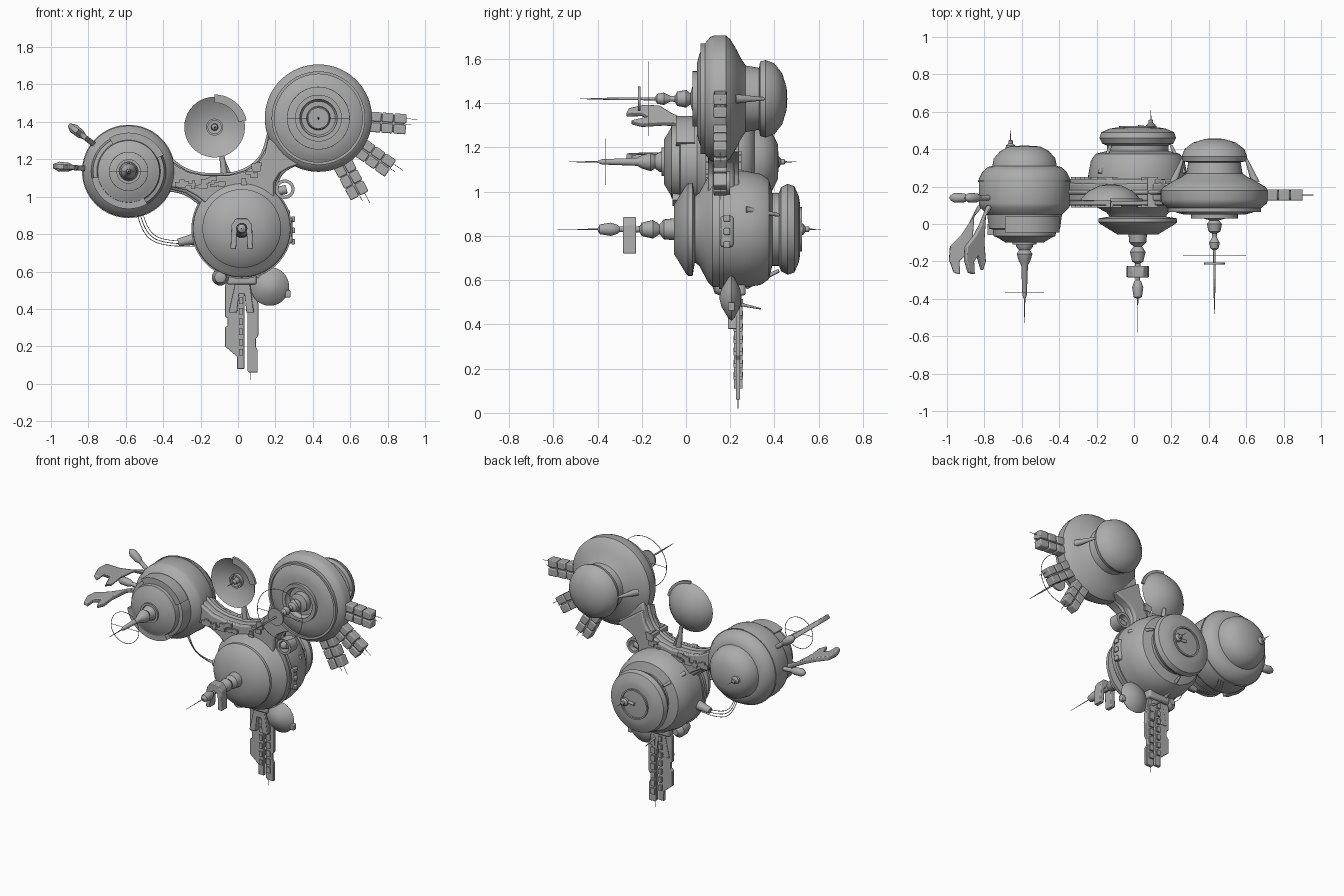
import bpy, bmesh, math, random
from mathutils import Vector, Matrix

if "Cube" in bpy.data.objects:
    bpy.data.objects.remove(bpy.data.objects["Cube"], do_unlink=True)
random.seed(4)

hull_grey = bpy.data.materials.new("hull_grey")
hull_grey.use_nodes = True
GREY = (0.41, 0.41, 0.41, 1)
hull_grey.diffuse_color = GREY
hull_grey.node_tree.nodes["Principled BSDF"].inputs["Base Color"].default_value = GREY

BACK = Vector((0, 1, 0))


def finish(bm, name, angle=32):
    bmesh.ops.remove_doubles(bm, verts=bm.verts, dist=1e-5)
    bmesh.ops.recalc_face_normals(bm, faces=bm.faces)
    me = bpy.data.meshes.new(name)
    bm.to_mesh(me)
    bm.free()
    me.materials.append(hull_grey)
    me.shade_smooth()
    me.set_sharp_from_angle(angle=math.radians(angle))
    ob = bpy.data.objects.new(name, me)
    bpy.context.collection.objects.link(ob)
    return ob


def lathe(name, profile, loc, axis=BACK, start=0, sweep=360, steps=64, closed=False):
    """Spin (distance along axis, radius) points around an axis through loc."""
    axis = Vector(axis).normalized()
    u = Vector((1, 0, 0)) if abs(axis.x) < 0.9 else Vector((0, 1, 0))
    u = (u - axis * u.dot(axis)).normalized()
    v = u.cross(axis)
    loc = Vector(loc)
    bm = bmesh.new()
    full = sweep == 360
    rows = []
    for i in range(steps if full else steps + 1):
        t = math.radians(start + sweep * i / steps)
        d = u * math.cos(t) + v * math.sin(t)
        rows.append([bm.verts.new(loc + axis * a + d * r) for a, r in profile])
    n = len(profile)
    for i in range(steps):
        p, q = rows[i], rows[(i + 1) % len(rows)]
        for j in range(n if closed else n - 1):
            k = (j + 1) % n
            bm.faces.new((p[j], p[k], q[k], q[j]))
    if not full:
        bm.faces.new(rows[0])
        bm.faces.new(rows[-1])
    bmesh.ops.dissolve_degenerate(bm, dist=1e-5, edges=bm.edges)
    return finish(bm, name)


def rod(name, p, q, r, r2=None, steps=12):
    p, q = Vector(p), Vector(q)
    length = (q - p).length
    r2 = r if r2 is None else r2
    return lathe(name, [(0, 0), (0, r), (length, r2), (length, 0)], p, q - p, steps=steps)


def band(name, loc, y0, y1, r0, r1, start=0, sweep=360, axis=BACK, steps=64):
    """Rectangular ring, or part of one."""
    return lathe(name, [(y0, r0), (y0, r1), (y1, r1), (y1, r0)], loc, axis, start, sweep, steps, True)


def slab(name, outline, y0, y1, bevel=0.0, matrix=None):
    """Front outline in x and z, extruded along y."""
    bm = bmesh.new()
    face = bm.faces.new([bm.verts.new((x, y0, z)) for x, z in outline])
    new = bmesh.ops.extrude_face_region(bm, geom=[face])["geom"]
    bmesh.ops.translate(bm, verts=[g for g in new if isinstance(g, bmesh.types.BMVert)], vec=(0, y1 - y0, 0))
    if matrix:
        bm.transform(matrix)
    ob = finish(bm, name)
    if bevel:
        mod = ob.modifiers.new("bevel", "BEVEL")
        mod.width, mod.segments = bevel, 2
    return ob


def box(name, x0, x1, y0, y1, z0, z1, bevel=0.0, matrix=None):
    return slab(name, [(x0, z0), (x1, z0), (x1, z1), (x0, z1)], y0, y1, bevel, matrix)


def cable(name, pts, r):
    cu = bpy.data.curves.new(name, "CURVE")
    cu.dimensions, cu.bevel_depth, cu.bevel_resolution = "3D", r, 1
    sp = cu.splines.new("NURBS")
    sp.points.add(len(pts) - 1)
    for pt, co in zip(sp.points, pts):
        pt.co = (*co, 1)
    sp.use_endpoint_u, sp.order_u = True, 3
    cu.materials.append(hull_grey)
    ob = bpy.data.objects.new(name, cu)
    bpy.context.collection.objects.link(ob)


def radial(loc, degrees):
    """Frame at a hub with local x pointing outward in the front plane."""
    return Matrix.Translation(loc) @ Matrix.Rotation(-math.radians(degrees), 4, "Y")


# Three hubs, each turned around a front-to-back axis
CENTRE = Vector((0.02, 0, 0.83))
RIGHT = Vector((-0.585, 0, 1.135))
LEFT = Vector((0.43, 0, 1.42))

lathe("centre_hub", [(-.055, 0), (-.055, .11), (0, .2), (.01, .21), (.03, .21), (.04, .15), (.06, .165),
                     (.1, .24), (.12, .26), (.26, .265), (.34, .25), (.375, .225), (.39, .165), (.42, .165),
                     (.43, .19), (.46, .205), (.49, .195), (.51, .15), (.515, .12), (.515, 0)], CENTRE)
lathe("right_hub", [(-.1, 0), (-.1, .1), (-.07, .15), (-.065, .165), (-.03, .17), (-.025, .19), (.05, .2),
                    (.06, .21), (.09, .24), (.11, .245), (.24, .245), (.28, .225), (.305, .195), (.31, .172),
                    (.35, .165), (.39, .13), (.415, .08), (.42, 0)], RIGHT)
lathe("left_hub", [(.065, 0), (.065, .09), (.05, .1), (.05, .16), (.06, .2), (.085, .25), (.11, .28),
                   (.13, .287), (.18, .287), (.2, .27), (.23, .22), (.25, .18), (.27, .15), (.33, .14),
                   (.335, .168), (.36, .175), (.4, .16), (.435, .115), (.455, .05), (.458, 0)], LEFT)

# Raised collars and part collars on the hubs
band("centre_belt", CENTRE, .15, .17, .25, .269)
band("centre_rear_collar", CENTRE, .51, .525, .09, .1)
band("right_belt", RIGHT, .225, .235, .23, .249)
band("right_front_shield", RIGHT, -.045, .04, .15, .207, 25, 95)
band("right_lower_shield", RIGHT, -.06, 0, .15, .2, 190, 110)
band("right_front_collar", RIGHT, -.11, -.09, .05, .065)
band("left_inner_collar", LEFT, .03, .07, .1, .125)
band("left_outer_collar", LEFT, .065, .1, .235, .25)

# Hub-joining yoke with curved sides
yoke = [(-.42, 1.25), (-.34, 1.18), (-.27, 1.135), (-.18, 1.115), (-.05, 1.115), (.04, 1.14), (.11, 1.19),
        (.15, 1.26), (.17, 1.36), (.36, 1.2), (.28, 1.165), (.23, 1.13), (.2, 1.07), (.2, .95),
        (-.17, .93), (-.22, .98), (-.28, 1.02), (-.36, 1.04), (-.45, 1.04)]
slab("yoke", yoke, .12, .22, .012)
inner = [(x * .97 - .002, 1.1 + (z - 1.1) * .82) for x, z in yoke]
slab("yoke_core", inner, .1, .24, .008)
cable("yoke_upper_rail", [(x, .17, z) for x, z in yoke[:9]], .012)
cable("yoke_left_rail", [(x, .17, z) for x, z in yoke[9:14]], .012)
cable("yoke_right_rail", [(x, .17, z) for x, z in yoke[14:]], .012)
for i in range(26):
    x = random.uniform(-.32, .14)
    z = 1.075 + max(0, x - .02) * .9 + random.uniform(-.025, .025)
    w, h = random.uniform(.008, .025), random.uniform(.006, .016)
    box("yoke_fitting", x - w, x + w, .088, .25, z - h, z + h)

# Docking arms fanned around the left hub
for angle in (-4, -35, -62):
    m = radial(LEFT, angle)
    box("dock_arm_core", .2, .46, .135, .175, -.045, .045, .004, m)
    for x0, x1 in ((.26, .335), (.34, .4), (.405, .47)):
        for z in (-.054, .004):
            box("dock_arm_pod", x0, x1, .125, .185, z, z + .05, .006, m)
    for z in (-.04, 0, .03):
        rod("dock_whisker", m @ Vector((.46, .155, z)), m @ Vector((.5 + z, .155, z)), .0015, steps=6)

# Winged pods on the right hub
wing = [(.28, .1), (.27, -.04), (.22, -.1), (.25, -.1), (.3, 0), (.34, .06), (.4, .12), (.405, .19),
        (.38, .26), (.345, .27), (.35, .2), (.32, .17), (.29, .25), (.27, .2)]
for angle in (176, 142):
    m = radial(RIGHT, angle)
    flat = m @ Matrix.Rotation(math.radians(-90), 4, "X") @ Matrix.Scale(-1, 4, (0, 0, 1))
    slab("pod_wing", wing, -.014, .014, .006, flat)
    lathe("pod_body", [(-.06, 0), (-.05, .012), (-.02, .024), (.03, .026), (.05, .015), (.06, 0)],
          m @ Vector((.345, .14, 0)), m.to_3x3() @ Vector((1, 0, 0)), steps=20)
    rod("pod_strut", m @ Vector((.22, .14, 0)), m @ Vector((.31, .14, 0)), .014)

# Front masts
lathe("centre_mast", [(-.58, 0), (-.58, .001), (-.4, .003), (-.39, .022), (-.34, .03), (-.31, .02), (-.3, .012),
                      (-.21, .014), (-.2, .03), (-.15, .042), (-.13, .03), (-.12, .022), (-.1, .045), (-.05, .05),
                      (-.05, 0)], CENTRE, steps=20)
fork = [(-.06, -.11), (-.03, -.11), (-.025, 0), (.025, 0), (.03, -.11), (.06, -.11), (.055, .02), (.03, .055),
        (-.03, .055), (-.055, .02)]
slab("mast_fork", fork, -.285, -.225, .005, Matrix.Translation(CENTRE))
lathe("right_mast", [(-.53, 0), (-.53, .001), (-.4, .004), (-.38, .012), (-.22, .018), (-.2, .03), (-.16, .042),
                     (-.14, .03), (-.12, .045), (-.09, .05), (-.09, 0)], RIGHT, steps=20)
lathe("left_mast", [(-.48, 0), (-.48, .001), (-.35, .005), (-.14, .007), (-.13, .022), (-.1, .028), (-.07, .012),
                    (-.05, .014), (-.04, .032), (0, .04), (.02, .025), (.03, .06), (.07, .065), (.07, 0)], LEFT, steps=20)
for hub, y, r in ((RIGHT, -.365, .105), (LEFT, -.17, .168)):
    band("mast_hoop", hub, y - .0012, y + .0012, r - .003, r)
    rod("hoop_spoke", hub + Vector((-r, y, 0)), hub + Vector((r, y, 0)), .0015, steps=6)
band("left_mast_disc", LEFT, -.216, -.206, 0.003, .056)

# Rear beacons and struts
for hub, x, y in ((CENTRE, .07, .51), (RIGHT, -.075, .4)):
    base = hub + Vector((x, y, 0))
    lathe("rear_beacon", [(-.02, .028), (.02, .025), (.03, .012), (.045, .012), (.05, .003), (.1, .001), (.1, 0)],
          base, steps=16)
    rod("beacon_arm", hub + Vector((0, y + .01, 0)), base, .01)
for angle in (0, 180):
    m = radial(LEFT, angle)
    rod("neck_strut", m @ Vector((.22, .22, 0)), m @ Vector((.165, .36, 0)), .022, .006)
for angle in (20, 140, 260):
    m = radial(CENTRE, angle)
    rod("centre_strut", m @ Vector((.262, .27, 0)), m @ Vector((.19, .42, 0)), .014, .008)

# Upper dish with feed and stalk
DISH = Vector((-.125, 0, 1.372))
lathe("upper_dish", [(.215, 0), (.205, .06), (.175, .12), (.135, .158), (.125, .162), (.13, .154), (.165, .09),
                     (.18, 0)], DISH)
band("dish_lip", DISH, .12, .135, .13, .174, 12, 78)
band("dish_feed_collar", DISH, .15, .19, .035, .045)
lathe("dish_feed", [(.07, 0), (.07, .002), (.13, .004), (.14, .016), (.18, .02)], DISH, steps=16)
rod("dish_stalk", (-.07, .18, 1.09), (-.09, .18, 1.25), .02, .012)
rod("dish_stalk_brace", (-.03, .18, 1.09), (-.08, .19, 1.2), .008)

# Lower dish, knob and side ring
lathe("lower_dish", [(.15, 0), (.16, .04), (.19, .09), (.205, .103), (.22, .09), (.245, .04), (.25, 0)], (.17, 0, .52))
rod("lower_dish_stalk", (.08, .2, .6), (.16, .2, .53), .02)
box("lower_dish_tab", .25, .28, .19, .22, .46, .5, .005)
lathe("lower_knob", [(.12, 0), (.13, .03), (.17, .045), (.22, .045), (.25, .02), (.25, 0)], (-.095, 0, .57), steps=24)
band("side_ring", (.25, 0, 1.04), .13, .2, .035, .052, steps=32)
rod("side_ring_hub", (.18, .165, 1.02), (.26, .165, 1.04), .024)

# Lower keel panels and bracket
keel_right = [(-.07, .52), (-.07, .36), (-.055, .35), (-.055, .31), (-.07, .3), (-.07, .2), (-.005, .145),
              (-.005, .08), (.035, .08), (.035, .58), (-.05, .58)]
keel_left = [(.05, .56), (.05, .07), (.06, .06), (.105, .06), (.105, .18), (.095, .2), (.095, .24), (.11, .26), (.11, .42), (.08, .56)]
for side, outline in (("right", keel_right), ("left", keel_left)):
    slab("keel_panel_" + side, outline, .225, .245, .003)
for i in range(7):
    z = .15 + i * .055
    box("keel_rib", .005, .028, .215, .258, z, z + .035)
    box("keel_rib", .056, .085, .217, .255, z - .04, z)
slab("keel_bracket", [(-.05, .38), (-.01, .56), (.06, .56), (.085, .38), (.045, .38), (.035, .48), (.005, .48), (-.005, .38)],
     .19, .25, .004)
box("keel_root", -.06, .1, .17, .27, .53, .62, .012)
rod("keel_tip_antenna", (.065, .235, .07), (.065, .235, .02), .0015, steps=6)
rod("keel_side_antenna", (.06, .25, .49), (.06, .34, .47), .008, .003)

# Side hatch with lumps on the centre hub
box("side_hatch", .25, .292, .155, .215, .75, .89, .012)
for z in (.76, .82, .88):
    box("hatch_lump", .285, .305, .17, .2, z - .015, z + .015, .005)

# Slack cables looping between hubs
for i in range(3):
    d = i * .014
    cable("hub_cable", [(-.52 - d, .2, .97), (-.5 - d, .2 + d, .84 - d), (-.4, .2 + d, .755 - d), (-.22, .2, .765 - d)], .002)
rod("cable_socket", (-.32, .2, .755), (-.2, .2, .78), .02, .035)
